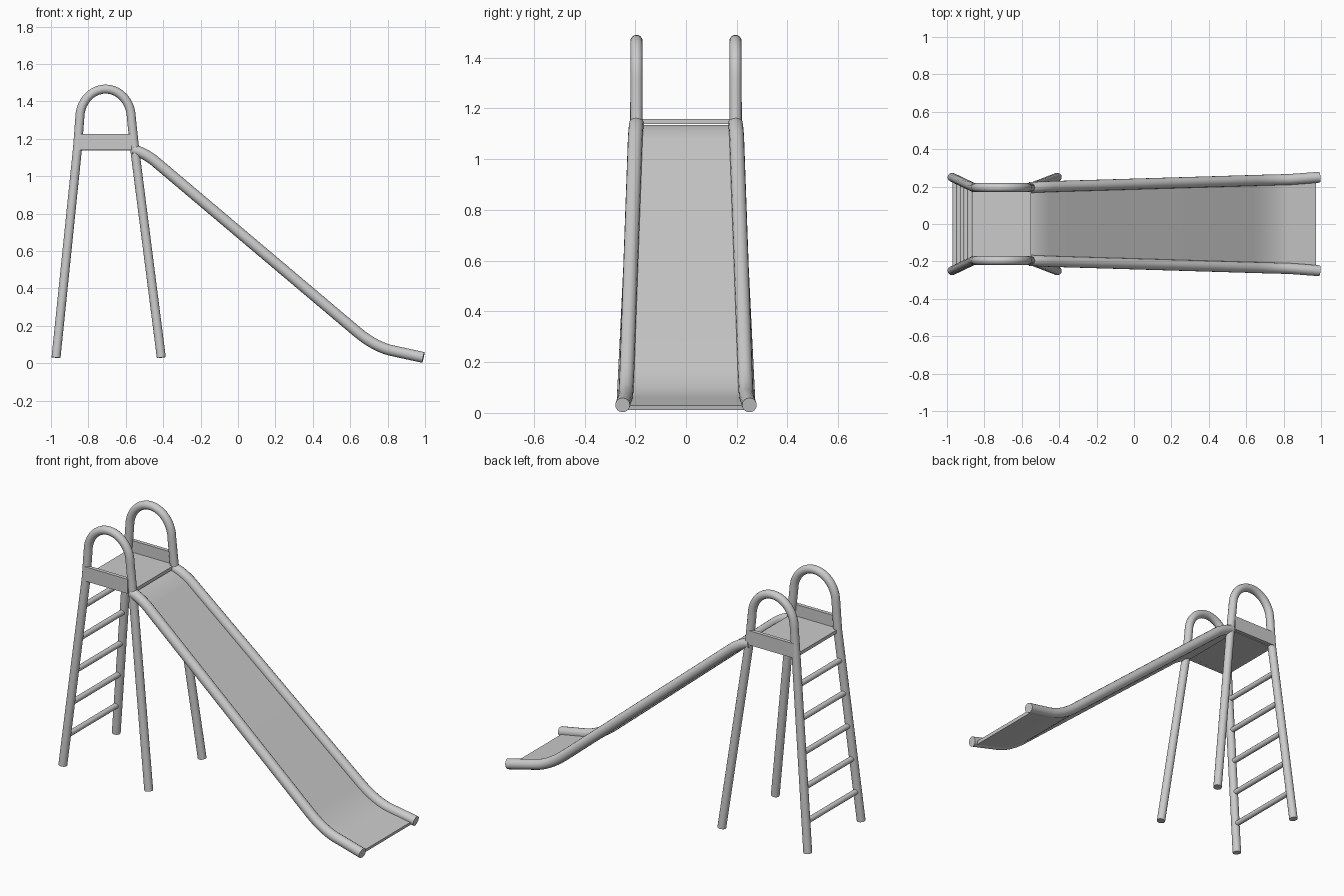
import bpy, bmesh, math
from mathutils import Vector

if "Cube" in bpy.data.objects:
    bpy.data.objects.remove(bpy.data.objects["Cube"])


def smooth(obj):
    bpy.ops.object.select_all(action='DESELECT')
    obj.select_set(True)
    bpy.context.view_layer.objects.active = obj
    bpy.ops.object.shade_smooth_by_angle(angle=math.radians(35))


def tube(name, points, radius, res=6):
    """Round capped pipe along a list of points."""
    cu = bpy.data.curves.new(name, 'CURVE')
    cu.dimensions = '3D'
    cu.bevel_depth = radius
    cu.bevel_resolution = res
    cu.use_fill_caps = True
    sp = cu.splines.new('POLY')
    sp.points.add(len(points) - 1)
    for p, co in zip(sp.points, points):
        p.co = (*co, 1)
    obj = bpy.data.objects.new(name, cu)
    bpy.context.collection.objects.link(obj)
    bpy.ops.object.select_all(action='DESELECT')
    obj.select_set(True)
    bpy.context.view_layer.objects.active = obj
    bpy.ops.object.convert(target='MESH')
    smooth(bpy.context.object)


def box(name, lo, hi):
    lo, hi = Vector(lo), Vector(hi)
    bpy.ops.mesh.primitive_cube_add(size=1, location=(lo + hi) / 2)
    obj = bpy.context.object
    obj.name = name
    obj.scale = hi - lo
    bpy.ops.object.transform_apply(location=False, rotation=False)


def bend(a, b, c, n=8):
    """Quadratic curve from a to c pulled toward b."""
    a, b, c = Vector(a), Vector(b), Vector(c)
    return [a.lerp(b, t / n).lerp(b.lerp(c, t / n), t / n) for t in range(n + 1)]


# Paths for the +y side
back_foot, back_top = Vector((-0.973, 0.25, 0.03)), Vector((-0.858, 0.195, 1.15))
front_top, front_foot = Vector((-0.553, 0.195, 1.15)), Vector((-0.41, 0.25, 0.03))
arch = [Vector((-0.708 - 0.138 * math.cos(math.pi * i / 20), 0.195,
                1.31 + 0.156 * math.sin(math.pi * i / 20))) for i in range(21)]
frame_path = [back_foot, back_top] + arch + [front_top, front_foot]
rail_path = (bend((-0.56, 0.195, 1.14), (-0.51, 0.197, 1.13), (-0.45, 0.2, 1.085))
             + bend((0.64, 0.233, 0.165), (0.74, 0.236, 0.083), (0.83, 0.238, 0.066))
             + [Vector((0.991, 0.25, 0.031))])

# Legs with hoops, slide rails and side panels, on both sides
for side, s in (("left", 1), ("right", -1)):
    flip = lambda pts: [(p[0], p[1] * s, p[2]) for p in pts]
    tube(side + "_leg_hoop", flip(frame_path), 0.024)
    tube(side + "_slide_rail", flip(rail_path), 0.029)
    y0, y1 = sorted((0.198 * s, 0.22 * s))
    box(side + "_side_panel", (-0.857, y0, 1.14), (-0.57, y1, 1.225))

# Platform
box("platform", (-0.865, -0.195, 1.138), (-0.55, 0.195, 1.158))

# Ladder rungs between the back legs
for i in range(5):
    z = 0.205 + 0.193 * i
    p = back_foot.lerp(back_top, (z - 0.03) / 1.12)
    tube(f"rung_{i + 1}", [(p.x, -p.y, z), (p.x, p.y, z)], 0.016, 4)

# Slide bed: thin sheet following the rails
bm = bmesh.new()
rings = []
bed_path = rail_path[:-1] + [Vector((0.975, 0.249, 0.0345))]
for i, p in enumerate(bed_path):
    d = bed_path[min(i + 1, len(bed_path) - 1)] - bed_path[max(i - 1, 0)]
    n = Vector((-d.z, 0, d.x)).normalized()
    up, dn = p - n * 0.005, p - n * 0.024
    rings.append([bm.verts.new(v) for v in (
        (up.x, -p.y, up.z), (up.x, p.y, up.z), (dn.x, p.y, dn.z), (dn.x, -p.y, dn.z))])
for a, b in zip(rings, rings[1:]):
    for k in range(4):
        bm.faces.new((a[k], a[(k + 1) % 4], b[(k + 1) % 4], b[k]))
bm.faces.new(rings[0])
bm.faces.new(rings[-1])
bmesh.ops.recalc_face_normals(bm, faces=bm.faces)
me = bpy.data.meshes.new("slide_bed")
bm.to_mesh(me)
bm.free()
bed = bpy.data.objects.new("slide_bed", me)
bpy.context.collection.objects.link(bed)
smooth(bed)
